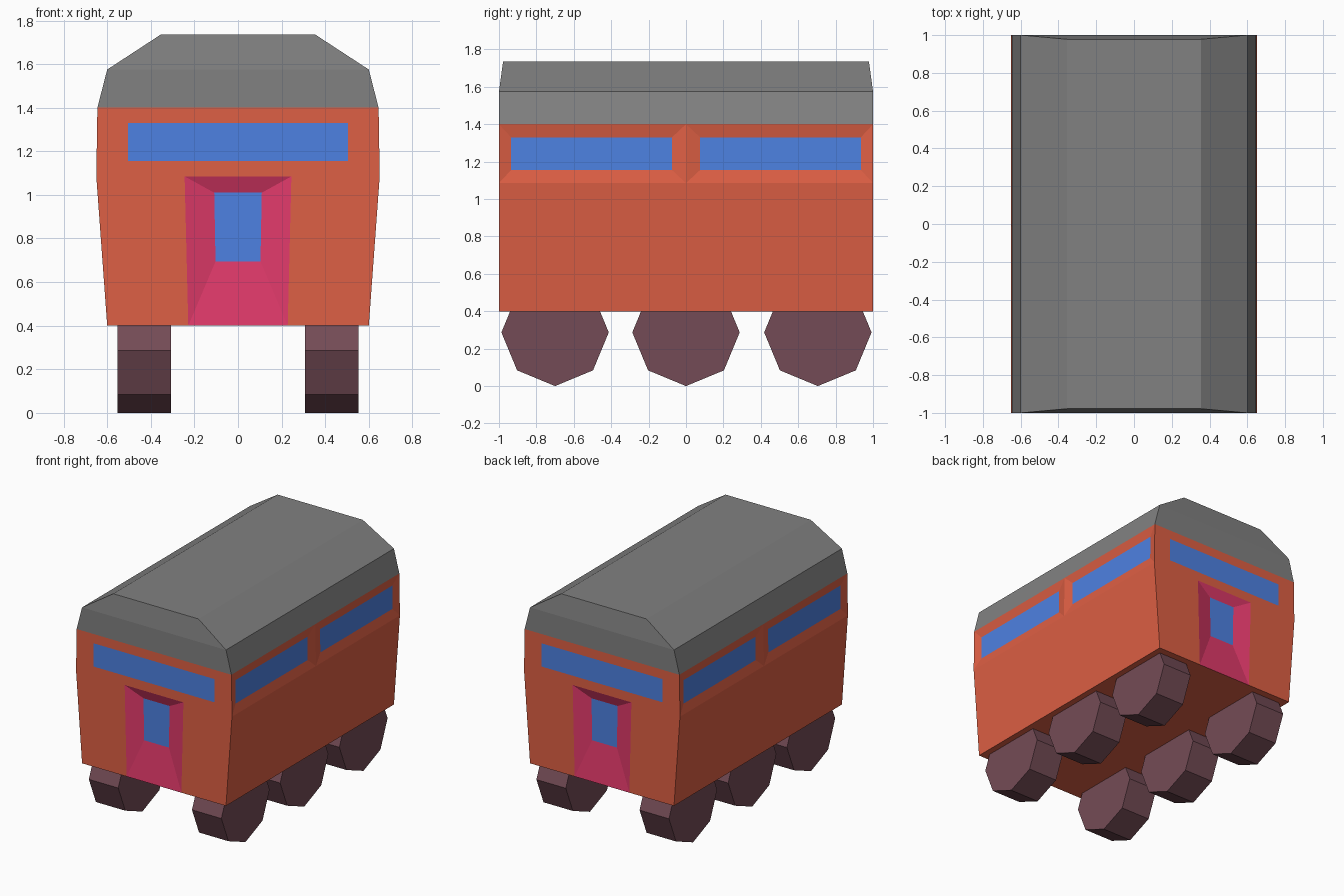
import bpy, math
from mathutils import Vector

if "Cube" in bpy.data.objects:
    bpy.data.objects.remove(bpy.data.objects["Cube"])


def material(name, rgb):
    m = bpy.data.materials.new(name)
    m.diffuse_color = (*rgb, 1)
    m.use_nodes = True
    m.node_tree.nodes["Principled BSDF"].inputs["Base Color"].default_value = m.diffuse_color
    return m


ORANGE = material("orange_paint", (0.73, 0.115, 0.058))
BLUE = material("blue_glass", (0.075, 0.22, 0.76))
PINK = material("pink_paint", (0.75, 0.042, 0.145))
BROWN = material("dark_wheel", (0.175, 0.071, 0.092))
GREY = material("grey_roof", (0.22, 0.22, 0.22))


def part(name, faces, mat):
    """Quarter (x > 0, y < 0) built from polygons, mirrored in x and y."""
    verts, polys = [], []
    centre = Vector((0.1, -0.4, 0.9))
    for f in faces:
        p = [Vector(v) for v in f]
        n = (p[2] - p[0]).cross(p[3] - p[1])
        if n.dot(sum(p, Vector()) / 4 - centre) < 0:   # face outwards
            p.reverse()
        ids = []
        for v in p:
            t = tuple(v)
            if t not in verts:
                verts.append(t)
            ids.append(verts.index(t))
        polys.append(ids)
    me = bpy.data.meshes.new(name)
    me.from_pydata(verts, [], polys)
    me.materials.append(mat)
    ob = bpy.data.objects.new(name, me)
    bpy.context.collection.objects.link(ob)
    mod = ob.modifiers.new("mirror", "MIRROR")
    mod.use_axis = (True, True, False)


def strips(a, b, closed=False):
    """Quads joining two matching point rows."""
    n = len(a) if closed else len(a) - 1
    return [[a[i], a[(i + 1) % len(a)], b[(i + 1) % len(a)], b[i]] for i in range(n)]


def end(points, y=-1):
    return [(x, y, z) for x, z in points]


MID, BOT, TOP = 1.085, 0.4, 1.4

# Panel outlines: side window recess, end window and door, each outer and inner
side_out = [(0.65, -1, MID), (0.65, 0, MID), (0.645, 0, TOP), (0.645, -1, TOP)]
side_in = [(0.634, -0.935, 1.155), (0.634, -0.075, 1.155),
           (0.632, -0.075, 1.33), (0.632, -0.935, 1.33)]
win_out = end([(0, MID), (0.65, MID), (0.645, TOP), (0, TOP)])
win_in = end([(0, 1.155), (0.505, 1.155), (0.505, 1.33), (0, 1.33)])
door_out = end([(0, MID), (0.245, MID), (0.228, BOT), (0, BOT)])
door_in = end([(0, 1.01), (0.109, 1.01), (0.103, 0.695), (0, 0.695)], -0.97)

# Body shell
part("body",
     strips(side_out, side_in, True) + strips(win_out, win_in) + [
         [(0.6, -1, BOT), (0.6, 0, BOT), (0.65, 0, MID), (0.65, -1, MID)],
         end([(0.245, MID), (0.65, MID), (0.6, BOT), (0.228, BOT)]),
         [(0, -1, BOT), (0.6, -1, BOT), (0.6, 0, BOT), (0, 0, BOT)]],
     ORANGE)

# Doors and glass
part("end_doors", strips(door_out, door_in), PINK)
part("side_windows", [side_in], BLUE)
part("end_windows", [win_in], BLUE)
part("door_windows", [door_in], BLUE)

# Roof with tapered ends
rim = [(0.645, -1, TOP), (0.6, -1, 1.575), (0.355, -0.978, 1.735), (0, -0.978, 1.735)]
part("roof",
     strips(rim, [(x, 0, z) for x, y, z in rim])
     + strips(rim[:3], [(0, y, z) for x, y, z in rim[:3]]),
     GREY)

# Eight-sided wheels
for side, x in (("left", -0.43), ("right", 0.43)):
    for row, y in (("front", -0.7), ("middle", 0), ("rear", 0.705)):
        bpy.ops.mesh.primitive_cylinder_add(
            vertices=8, radius=0.287, depth=0.245,
            location=(x, y, 0.287), rotation=(0, math.pi / 2, 0))
        wheel = bpy.context.object
        wheel.name = f"{row}_{side}_wheel"
        wheel.data.materials.append(BROWN)
